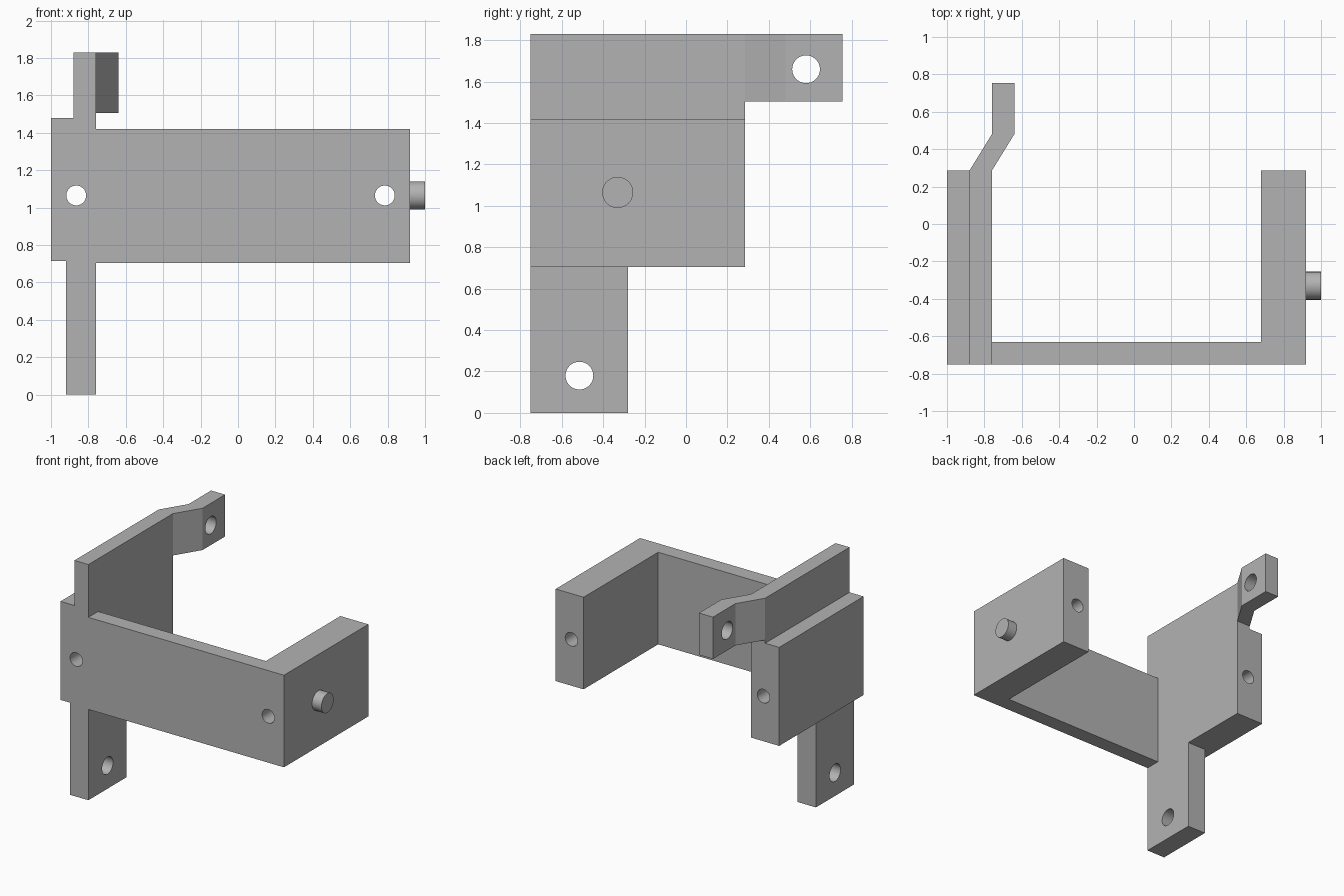
import bpy, bmesh
from math import radians
from mathutils import Matrix, Vector

cube = bpy.data.objects.get("Cube")
if cube:
    bpy.data.objects.remove(cube, do_unlink=True)

grey = bpy.data.materials.new("plain grey")
grey.use_nodes = True
colour = (0.45, 0.45, 0.45, 1)
grey.diffuse_color = colour
grey.node_tree.nodes["Principled BSDF"].inputs["Base Color"].default_value = colour


def add_object(name, bm):
    bmesh.ops.recalc_face_normals(bm, faces=bm.faces)
    mesh = bpy.data.meshes.new(name)
    bm.to_mesh(mesh)
    bm.free()
    mesh.materials.append(grey)
    ob = bpy.data.objects.new(name, mesh)
    bpy.context.collection.objects.link(ob)
    return ob


def plan(name, outline, z0, z1):
    """Extrude a plan outline (x, y) upwards."""
    bm = bmesh.new()
    face = bm.faces.new([bm.verts.new((x, y, z0)) for x, y in outline])
    new = bmesh.ops.extrude_face_region(bm, geom=[face])["geom"]
    verts = [v for v in new if isinstance(v, bmesh.types.BMVert)]
    bmesh.ops.translate(bm, verts=verts, vec=(0, 0, z1 - z0))
    return add_object(name, bm)


def box(name, x0, x1, y0, y1, z0, z1):
    return plan(name, [(x0, y0), (x1, y0), (x1, y1), (x0, y1)], z0, z1)


def rod(name, centre, radius, length, axis):
    bm = bmesh.new()
    turn = Vector((0, 0, 1)).rotation_difference(Vector(axis)).to_matrix().to_4x4()
    bmesh.ops.create_cone(bm, cap_ends=True, segments=48, radius1=radius,
                          radius2=radius, depth=length,
                          matrix=Matrix.Translation(centre) @ turn)
    return add_object(name, bm)


def combine(target, other, operation):
    mod = target.modifiers.new(operation.lower(), 'BOOLEAN')
    mod.operation = operation
    mod.solver = 'EXACT'
    mod.object = other
    bpy.context.view_layer.objects.active = target
    bpy.ops.object.modifier_apply(modifier=mod.name)
    bpy.data.objects.remove(other, do_unlink=True)


FRONT, BACK, INNER = -0.75, 0.285, -0.76
AXIS_Z = 1.065

# Front wall with the thick side arm
bracket = plan("bracket", [(-0.9, FRONT), (0.92, FRONT), (0.92, BACK), (0.68, BACK),
                           (0.68, -0.63), (-0.9, -0.63)], 0.705, 1.42)

# Thick side block, lower tab and raised plate with its offset ear
parts = [
    box("side_block", -1, INNER, FRONT, BACK, 0.715, 1.48),
    box("lower_tab", -0.92, INNER, FRONT, -0.28, 0, 1.0),
    box("raised_plate", -0.88, INNER, FRONT, BACK, 1.0, 1.83),
    plan("offset_ear", [(-0.88, 0.1), (INNER, 0.1), (INNER, BACK), (-0.64, 0.48),
                        (-0.64, 0.755), (INNER, 0.755), (INNER, 0.48),
                        (-0.88, BACK)], 1.505, 1.83),
]
for part in parts:
    combine(bracket, part, 'UNION')

# Long bores through both side arms, then the mounting holes
for x in (-0.865, 0.785):
    combine(bracket, rod("bore", (x, 0, AXIS_Z), 0.053, 3, (0, 1, 0)), 'DIFFERENCE')
for x, y, z in ((-0.84, -0.515, 0.18), (-0.7, 0.58, 1.66)):
    combine(bracket, rod("hole", (x, y, z), 0.067, 0.4, (1, 0, 0)), 'DIFFERENCE')

# Pivot peg on the outer side
peg = rod("pivot_peg", (0.95, -0.33, AXIS_Z), 0.075, 0.1, (1, 0, 0))

for ob in (bracket, peg):
    bpy.ops.object.select_all(action='DESELECT')
    ob.select_set(True)
    bpy.context.view_layer.objects.active = ob
    bpy.ops.object.shade_smooth_by_angle(angle=radians(30))
